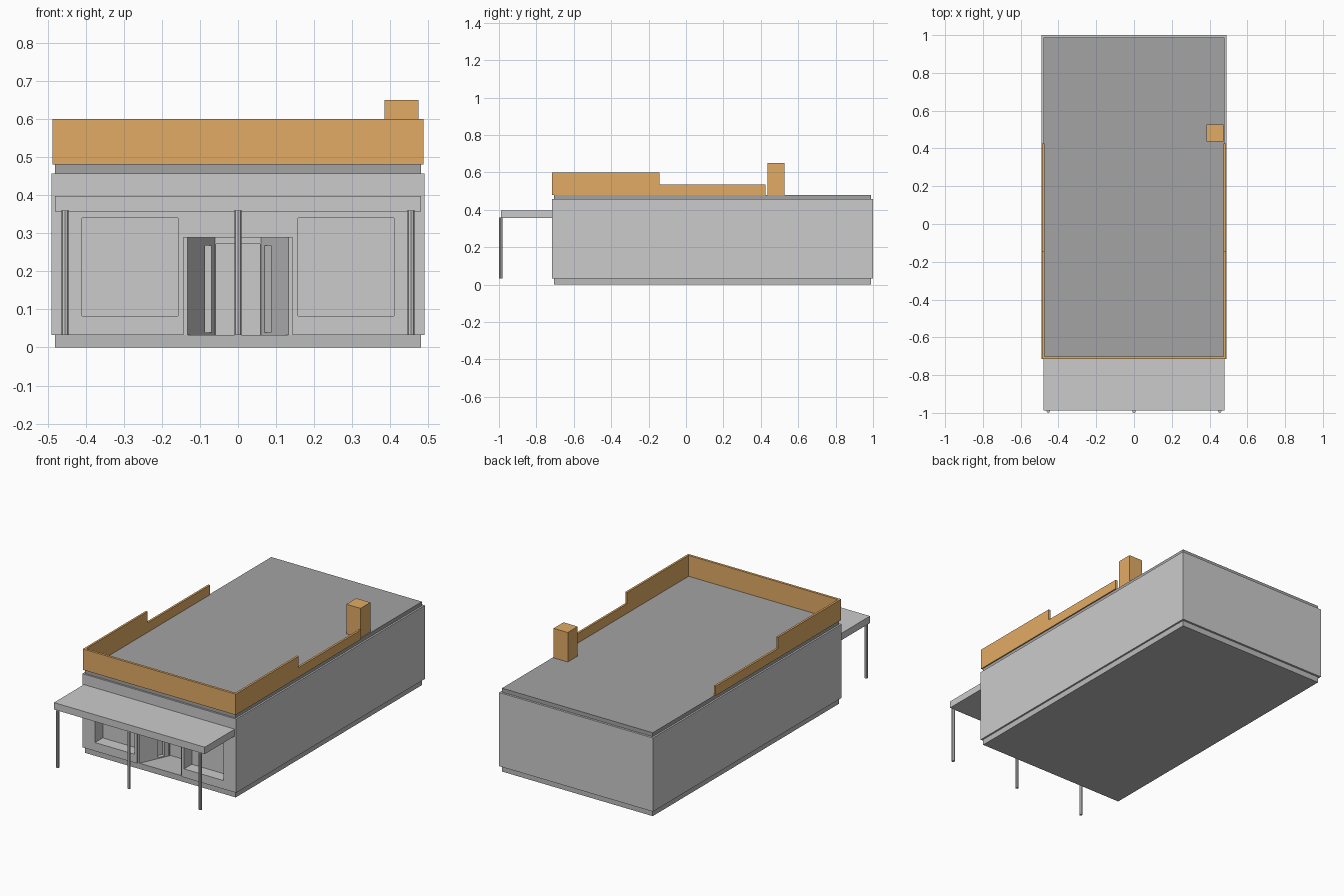
import bpy, bmesh
from mathutils import Vector

if "Cube" in bpy.data.objects:
    bpy.data.objects.remove(bpy.data.objects["Cube"])


def material(name, rgb):
    m = bpy.data.materials.new(name)
    m.diffuse_color = (*rgb, 1)
    m.use_nodes = True
    m.node_tree.nodes["Principled BSDF"].inputs["Base Color"].default_value = m.diffuse_color
    return m


WOOD = material("timber", (0.76, 0.41, 0.13))
ROOF = material("roof_felt", (0.37, 0.37, 0.37))
STONE = material("plinth_stone", (0.5, 0.5, 0.5))


def prism(name, points, direction, mat=None):
    """Extrude a closed 3D outline along a direction."""
    bm = bmesh.new()
    face = bm.faces.new([bm.verts.new(p) for p in points])
    ext = bmesh.ops.extrude_face_region(bm, geom=[face])
    bmesh.ops.translate(bm, vec=Vector(direction),
                        verts=[g for g in ext["geom"] if isinstance(g, bmesh.types.BMVert)])
    bmesh.ops.recalc_face_normals(bm, faces=bm.faces)
    me = bpy.data.meshes.new(name)
    bm.to_mesh(me)
    bm.free()
    ob = bpy.data.objects.new(name, me)
    bpy.context.collection.objects.link(ob)
    if mat:
        me.materials.append(mat)
    return ob


def plan(name, pts, z0, z1, mat=None):
    return prism(name, [(x, y, z0) for x, y in pts], (0, 0, z1 - z0), mat)


def box(name, x0, x1, y0, y1, z0, z1, mat=None):
    return plan(name, [(x0, y0), (x1, y0), (x1, y1), (x0, y1)], z0, z1, mat)


def cut(target, cutter):
    mod = target.modifiers.new("cut", 'BOOLEAN')
    mod.operation = 'DIFFERENCE'
    mod.solver = 'EXACT'
    mod.object = cutter
    bpy.context.view_layer.objects.active = target
    bpy.ops.object.modifier_apply(modifier=mod.name)
    bpy.data.objects.remove(cutter)


# Plinth, main block and roof slab
box("plinth", -0.48, 0.48, -0.706, 0.988, 0, 0.033, STONE)
walls = box("walls", -0.49, 0.49, -0.716, 1.0, 0.033, 0.457)
box("roof_slab", -0.48, 0.48, -0.706, 0.988, 0.457, 0.48, ROOF)

# Splayed entrance recess with narrow jambs
front, back = -0.706, -0.546
half = [(0.143, -0.8), (0.143, front), (0.132, front), (0.06, back)]
cut(walls, plan("entrance_cutter", half + [(-x, y) for x, y in reversed(half)], 0.0, 0.288))
# Door panel set into the back of the recess
cut(walls, box("door_cutter", -0.058, 0.058, -0.6, back + 0.012, 0.0, 0.272))

for s in (-1, 1):
    # Display window
    a, b = sorted((s * 0.158, s * 0.409))
    cut(walls, box("window_cutter", a, b, -0.8, -0.646, 0.082, 0.34))
    # Narrow side light in the splayed entrance wall
    near, far = Vector((0.132, front)), Vector((0.06, back))
    u = (far - near).normalized()
    n = Vector((u.y, -u.x))
    p, q = near.lerp(far, 0.63), near.lerp(far, 0.86)
    pts = [p - n * 0.01, q - n * 0.01, q + n * 0.022, p + n * 0.022]
    cut(walls, plan("side_light_cutter", [(s * v.x, v.y) for v in pts], 0.039, 0.267))

# Canopy on three slender posts
box("canopy", -0.48, 0.48, -0.988, -0.714, 0.357, 0.397)
for name, x in (("left", -0.454), ("middle", 0), ("right", 0.454)):
    bpy.ops.mesh.primitive_cylinder_add(vertices=8, radius=0.009, depth=0.326,
                                        location=(x, -0.991, 0.196))
    bpy.context.object.name = name + "_canopy_post"

# Stepped timber parapet
box("front_parapet", -0.487, 0.487, -0.716, -0.702, 0.48, 0.6, WOOD)
step = [(-0.702, 0.48), (0.425, 0.48), (0.425, 0.535), (-0.143, 0.535), (-0.143, 0.6), (-0.702, 0.6)]
for name, s in (("left", -1), ("right", 1)):
    prism(name + "_parapet", [(s * 0.487, y, z) for y, z in step], (-s * 0.012, 0, 0), WOOD)

# Chimney
box("chimney", 0.384, 0.474, 0.437, 0.527, 0.48, 0.65, WOOD)
